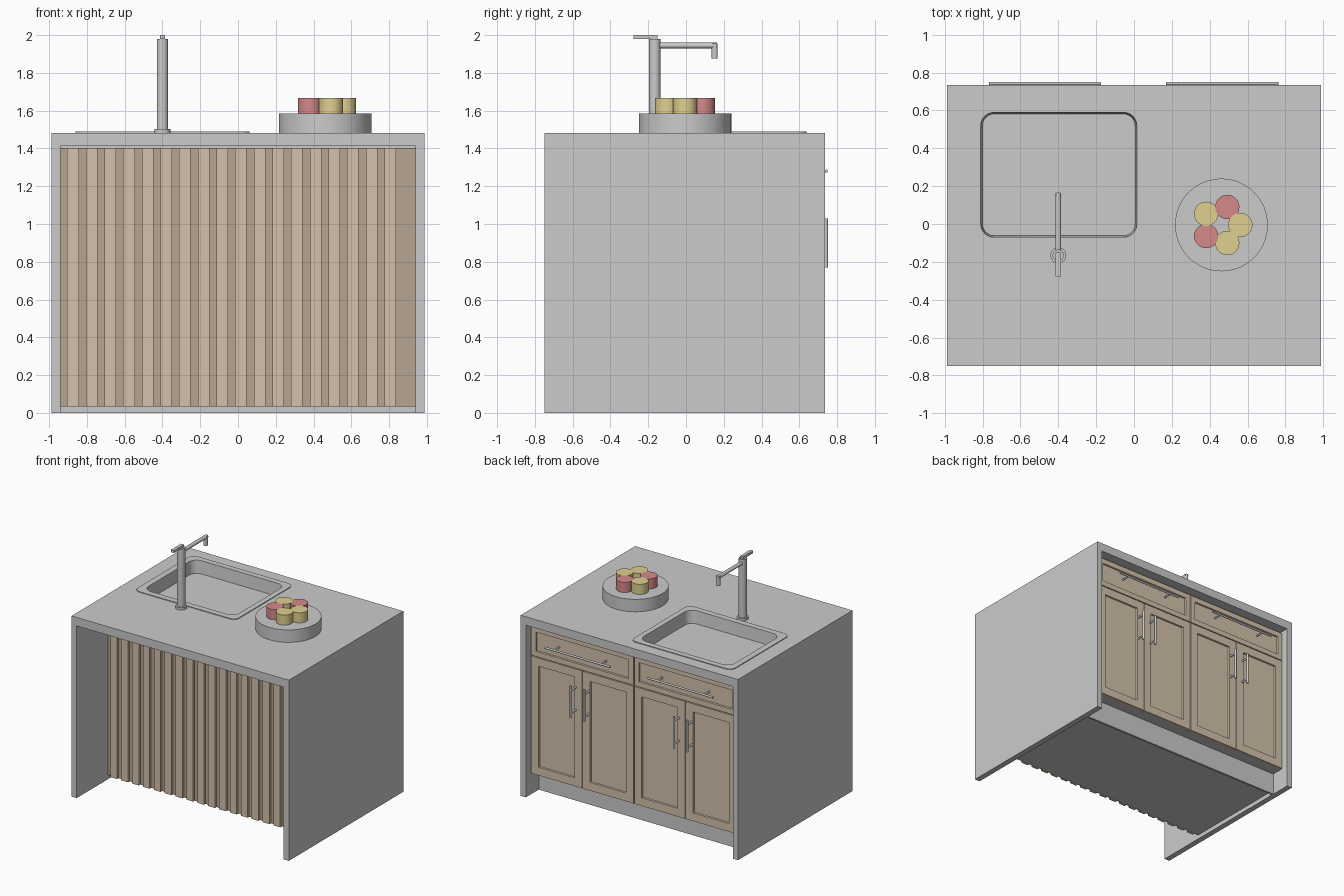
import bpy, bmesh, math
from mathutils import Vector, Matrix

if "Cube" in bpy.data.objects:
    bpy.data.objects.remove(bpy.data.objects["Cube"])


def material(name, rgb):
    m = bpy.data.materials.new(name)
    m.diffuse_color = (*rgb, 1)
    m.use_nodes = True
    m.node_tree.nodes["Principled BSDF"].inputs["Base Color"].default_value = m.diffuse_color
    return m


WOOD = material("light_wood", (0.66, 0.54, 0.41))
DARK_WOOD = material("dark_wood", (0.47, 0.38, 0.29))
STEEL = material("steel", (0.55, 0.55, 0.56))
RED = material("red_fruit", (0.66, 0.25, 0.25))
YELLOW = material("yellow_fruit", (0.74, 0.63, 0.28))


def finish(bm, name, mat=None, smooth=False):
    bmesh.ops.recalc_face_normals(bm, faces=bm.faces[:])
    me = bpy.data.meshes.new(name)
    bm.to_mesh(me)
    bm.free()
    ob = bpy.data.objects.new(name, me)
    bpy.context.collection.objects.link(ob)
    if mat:
        me.materials.append(mat)
    if smooth:
        bpy.ops.object.select_all(action='DESELECT')
        ob.select_set(True)
        bpy.context.view_layer.objects.active = ob
        bpy.ops.object.shade_smooth_by_angle(angle=math.radians(35))
    return ob


def add_box(bm, lo, hi):
    lo, hi = Vector(lo), Vector(hi)
    m = Matrix.Translation((lo + hi) / 2) @ Matrix.Diagonal((*(hi - lo), 1))
    return bmesh.ops.create_cube(bm, size=1, matrix=m)['verts']


def box(name, lo, hi, mat=None):
    bm = bmesh.new()
    add_box(bm, lo, hi)
    return finish(bm, name, mat)


def add_rod(bm, a, b, r, n=16):
    a, b = Vector(a), Vector(b)
    rot = (b - a).to_track_quat('Z', 'Y').to_matrix().to_4x4()
    bmesh.ops.create_cone(bm, cap_ends=True, segments=n, radius1=r, radius2=r,
                          depth=(b - a).length,
                          matrix=Matrix.Translation((a + b) / 2) @ rot)


def rods(name, items, mat=None, n=16):
    bm = bmesh.new()
    for a, b, r in items:
        add_rod(bm, a, b, r, n)
    return finish(bm, name, mat, True)


def extrude(name, points, offset, mat=None):
    bm = bmesh.new()
    f = bm.faces.new([bm.verts.new(p) for p in points])
    ext = bmesh.ops.extrude_face_region(bm, geom=[f])['geom']
    bmesh.ops.translate(bm, vec=offset,
                        verts=[v for v in ext if isinstance(v, bmesh.types.BMVert)])
    return finish(bm, name, mat)


def rounded_rect(x0, x1, y0, y1, r, z, n=6):
    pts = []
    corners = [(x1 - r, y1 - r), (x0 + r, y1 - r), (x0 + r, y0 + r), (x1 - r, y0 + r)]
    for i, (cx, cy) in enumerate(corners):
        for k in range(n + 1):
            a = math.pi / 2 * (i + k / n)
            pts.append((cx + r * math.cos(a), cy + r * math.sin(a), z))
    return pts


def loft(name, loops, cap_first, mat=None, smooth=False):
    bm = bmesh.new()
    rings = [[bm.verts.new(p) for p in lp] for lp in loops]
    for a, b in zip(rings, rings[1:]):
        for i in range(len(a)):
            j = (i + 1) % len(a)
            bm.faces.new((a[i], a[j], b[j], b[i]))
    bm.faces.new(rings[-1])
    if cap_first:
        bm.faces.new(rings[0])
    return finish(bm, name, mat, smooth)


# Waterfall worktop with both side panels
W, IN, TOP, UNDER = 0.987, 0.94, 1.483, 1.413
outline = [(-W, 0), (-IN, 0), (-IN, UNDER), (IN, UNDER), (IN, 0), (W, 0), (W, TOP), (-W, TOP)]
worktop = extrude("waterfall_worktop", [(x, -0.75, z) for x, z in outline], (0, 1.485, 0))

# Cabinet carcass and recessed toe kick
side = [(-0.335, 0.035), (0.55, 0.035), (0.55, 0.18), (0.655, 0.18), (0.655, UNDER), (-0.335, UNDER)]
carcass = extrude("carcass", [(-IN, y, z) for y, z in side], (2 * IN, 0, 0))
box("toe_kick", (-IN, 0.55, 0), (IN, 0.567, 0.18))

# Slatted front wall
box("slat_backing", (-IN, -0.345, 0.035), (IN, -0.335, 1.403), DARK_WOOD)
bm = bmesh.new()
for i in range(18):
    x = -0.904 + i * 0.0988
    add_box(bm, (x, -0.365, 0.035), (x + 0.061, -0.344, 1.403))
finish(bm, "front_slats", WOOD)


# Framed doors and drawers on the back
def framed_panel(name, x0, x1, z0, z1, frame):
    bm = bmesh.new()
    add_box(bm, (x0, 0.655, z0), (x1, 0.68, z1))
    bm.normal_update()
    face = max(bm.faces, key=lambda f: f.normal.y)
    bmesh.ops.inset_region(bm, faces=[face], thickness=frame)
    bmesh.ops.inset_region(bm, faces=[face], thickness=0.004)
    bmesh.ops.translate(bm, verts=face.verts[:], vec=(0, -0.012, 0))
    finish(bm, name, WOOD)


def handle(name, a, b, r):
    a, b = Vector(a), Vector(b)
    items = [(a, b, r)]
    for t in (0.14, 0.86):
        p = a.lerp(b, t)
        items.append((Vector((p.x, 0.675, p.z)), p, r * 0.9))
    rods(name, items, STEEL, 12)


for side_name, c in (("left", -0.4705), ("right", 0.4655)):
    framed_panel(side_name + "_drawer", c - 0.464, c + 0.464, 1.15, 1.392, 0.06)
    handle(side_name + "_drawer_handle", (c - 0.297, 0.743, 1.28), (c + 0.297, 0.743, 1.28), 0.008)
    for s, tag in ((-1, "_door_a"), (1, "_door_b")):
        xa, xb = sorted((c + s * 0.003, c + s * 0.464))
        framed_panel(side_name + tag, xa, xb, 0.18, 1.143, 0.095)
        x = c + s * 0.06
        handle(side_name + tag + "_handle", (x, 0.742, 0.77), (x, 0.742, 1.03), 0.009)

# Sink opening cut through worktop and carcass
cutter = loft("sink_cutter", [rounded_rect(-0.825, 0.03, -0.085, 0.605, 0.08, z) for z in (1.37, 1.6)], True)
cutter.hide_render = True
cutter.hide_viewport = True
for ob in (worktop, carcass):
    mod = ob.modifiers.new("sink_hole", 'BOOLEAN')
    mod.operation = 'DIFFERENCE'
    mod.solver = 'EXACT'
    mod.object = cutter

# Sink with flat rim and rounded basin
loft("sink", [rounded_rect(-0.86, 0.06, -0.12, 0.637, 0.05, TOP - 0.002),
              rounded_rect(-0.86, 0.06, -0.12, 0.637, 0.05, TOP + 0.006),
              rounded_rect(-0.81, 0.015, -0.07, 0.59, 0.07, TOP + 0.006),
              rounded_rect(-0.802, 0.007, -0.062, 0.582, 0.065, 1.385)], False, STEEL, True)

# Tap
FX, FY = -0.4, -0.165
rods("tap_column", [((FX, FY, TOP), (FX, FY, 1.503), 0.042),
                    ((FX, FY, 1.5), (FX, FY, 1.98), 0.03)], STEEL, 32)
rods("tap_spout", [((FX, FY, 1.945), (FX, 0.165, 1.945), 0.015),
                   ((FX, 0.152, 1.955), (FX, 0.152, 1.877), 0.016)], STEEL)
box("tap_lever", (FX - 0.014, -0.278, 1.98), (FX + 0.014, -0.15, 2.0), STEEL)

# Fruit stand and ring of fruit
PX, PY = 0.462, -0.005
rods("fruit_stand", [((PX, PY, TOP), (PX, PY, 1.585), 0.245)], None, 64)
for i, mat in enumerate((YELLOW, RED, YELLOW, RED, YELLOW)):
    a = math.tau * i / 5
    x, y = PX + 0.1 * math.cos(a), PY + 0.1 * math.sin(a)
    rods("fruit_%d" % (i + 1), [((x, y, 1.584), (x, y, 1.668), 0.064)], mat, 32)
